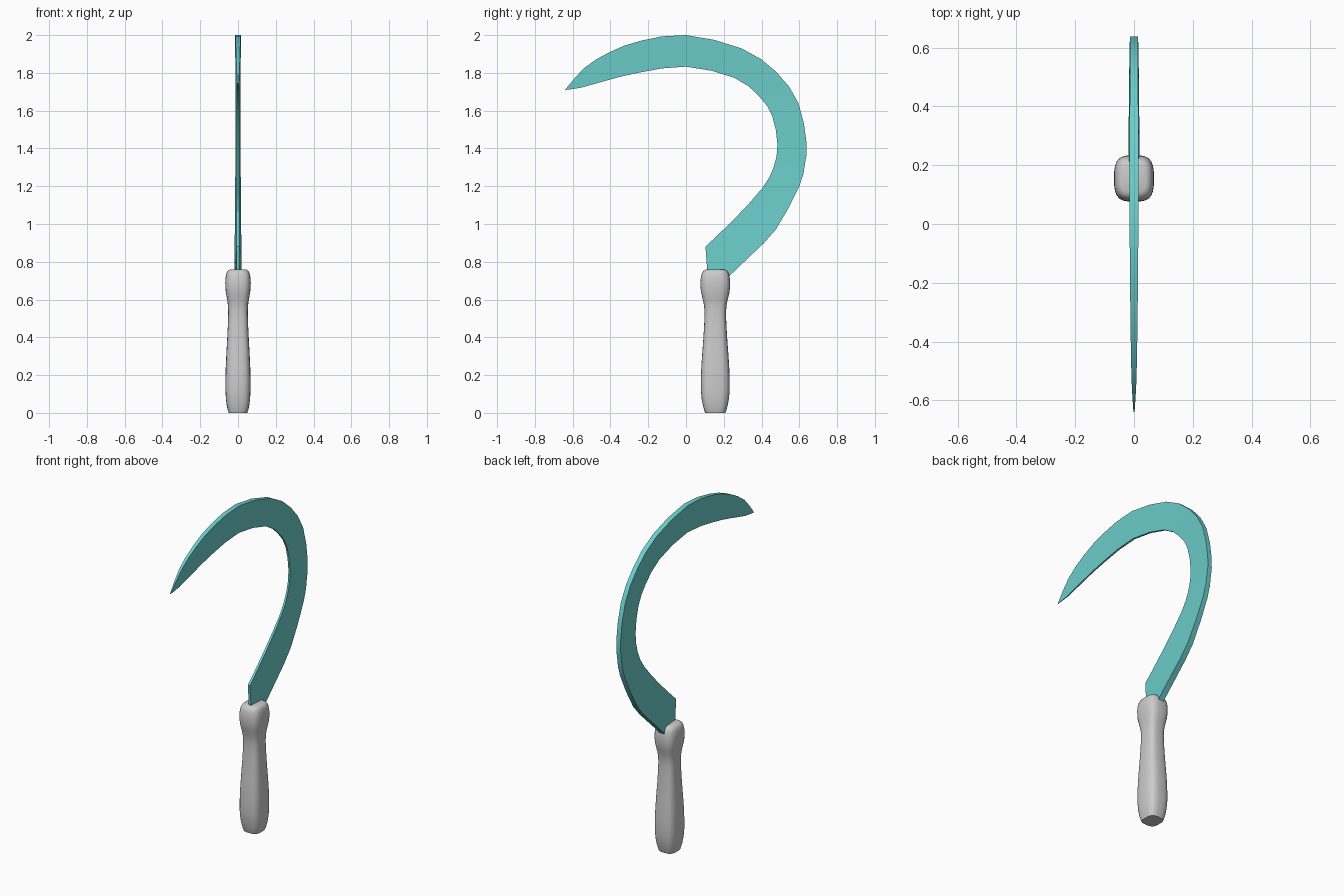
import bpy, bmesh, math
from mathutils import Vector

if "Cube" in bpy.data.objects:
    bpy.data.objects.remove(bpy.data.objects["Cube"])


def make_object(name, rings):
    """Skin a list of equal-length point rings into a capped solid."""
    bm = bmesh.new()
    vs = [[bm.verts.new(p) for p in r] for r in rings]
    n = len(rings[0])
    for a, b in zip(vs, vs[1:]):
        for i in range(n):
            j = (i + 1) % n
            bm.faces.new((a[i], a[j], b[j], b[i]))
    bm.faces.new(vs[0][::-1])
    bm.faces.new(vs[-1])
    bmesh.ops.remove_doubles(bm, verts=bm.verts, dist=1e-5)
    bmesh.ops.recalc_face_normals(bm, faces=bm.faces)
    me = bpy.data.meshes.new(name)
    bm.to_mesh(me)
    bm.free()
    ob = bpy.data.objects.new(name, me)
    bpy.context.collection.objects.link(ob)
    bpy.ops.object.select_all(action='DESELECT')
    ob.select_set(True)
    bpy.context.view_layer.objects.active = ob
    bpy.ops.object.shade_smooth_by_angle(angle=math.radians(35))
    return ob


def catmull(pts, steps):
    """Smooth interpolation through the control rows."""
    p = [Vector(q) for q in pts]
    p = [2 * p[0] - p[1]] + p + [2 * p[-1] - p[-2]]
    out = []
    for a, b, c, d in zip(p, p[1:], p[2:], p[3:]):
        for s in range(steps):
            t = s / steps
            out.append(0.5 * (2 * b + (c - a) * t + (2 * a - 5 * b + 4 * c - d) * t * t
                              + (3 * b - a - 3 * c + d) * t ** 3))
    return out + [p[-2]]


# Handle: z, half width x, half width y
handle_profile = [
    (0.0, 0.050, 0.054), (0.04, 0.060, 0.066), (0.12, 0.067, 0.077), (0.25, 0.065, 0.074),
    (0.40, 0.057, 0.063), (0.53, 0.052, 0.057), (0.59, 0.056, 0.064), (0.64, 0.065, 0.076),
    (0.69, 0.068, 0.079), (0.73, 0.064, 0.074), (0.752, 0.055, 0.063), (0.76, 0.040, 0.046)]


def rounded_section(z, rx, ry, n=24, e=2 / 3.2):
    ring = []
    for i in range(n):
        a = 2 * math.pi * (i + 0.5) / n
        c, s = math.cos(a), math.sin(a)
        ring.append((math.copysign(abs(c) ** e, c) * rx,
                     0.155 + math.copysign(abs(s) ** e, s) * ry, z))
    return ring


make_object("handle", [rounded_section(*r) for r in catmull(handle_profile, 2)])

# Blade stations: inner y, z, outer y, z, spine half thickness
tang = [(0.118, 0.66, 0.195, 0.66, 0.017), (0.112, 0.76, 0.235, 0.73, 0.018)]
curve = [
    (0.103, 0.88, 0.345, 0.835, 0.018), (0.256, 1.027, 0.475, 0.97, 0.017),
    (0.404, 1.19, 0.60, 1.20, 0.015), (0.464, 1.30, 0.63, 1.32, 0.014),
    (0.484, 1.42, 0.638, 1.43, 0.014), (0.457, 1.57, 0.595, 1.64, 0.014),
    (0.388, 1.675, 0.478, 1.805, 0.014), (0.256, 1.774, 0.293, 1.93, 0.015),
    (0.0, 1.833, 0.0, 2.0, 0.015), (-0.246, 1.802, -0.24, 1.97, 0.013),
    (-0.42, 1.76, -0.404, 1.91, 0.011), (-0.555, 1.722, -0.54, 1.825, 0.008),
    (-0.64, 1.71, -0.64, 1.71, 0.002)]
stations = [Vector(t) for t in tang] + catmull(curve, 2)
rings = []
for iy, iz, oy, oz, h in stations:
    e = h * 0.4  # thinner cutting edge
    rings.append([(-e, iy, iz), (e, iy, iz), (h, oy, oz), (-h, oy, oz)])
blade = make_object("blade", rings)

# Teal blade colour
mat = bpy.data.materials.new("teal_blade")
mat.diffuse_color = (0.15, 0.62, 0.60, 1)
mat.use_nodes = True
mat.node_tree.nodes["Principled BSDF"].inputs["Base Color"].default_value = mat.diffuse_color
blade.data.materials.append(mat)
